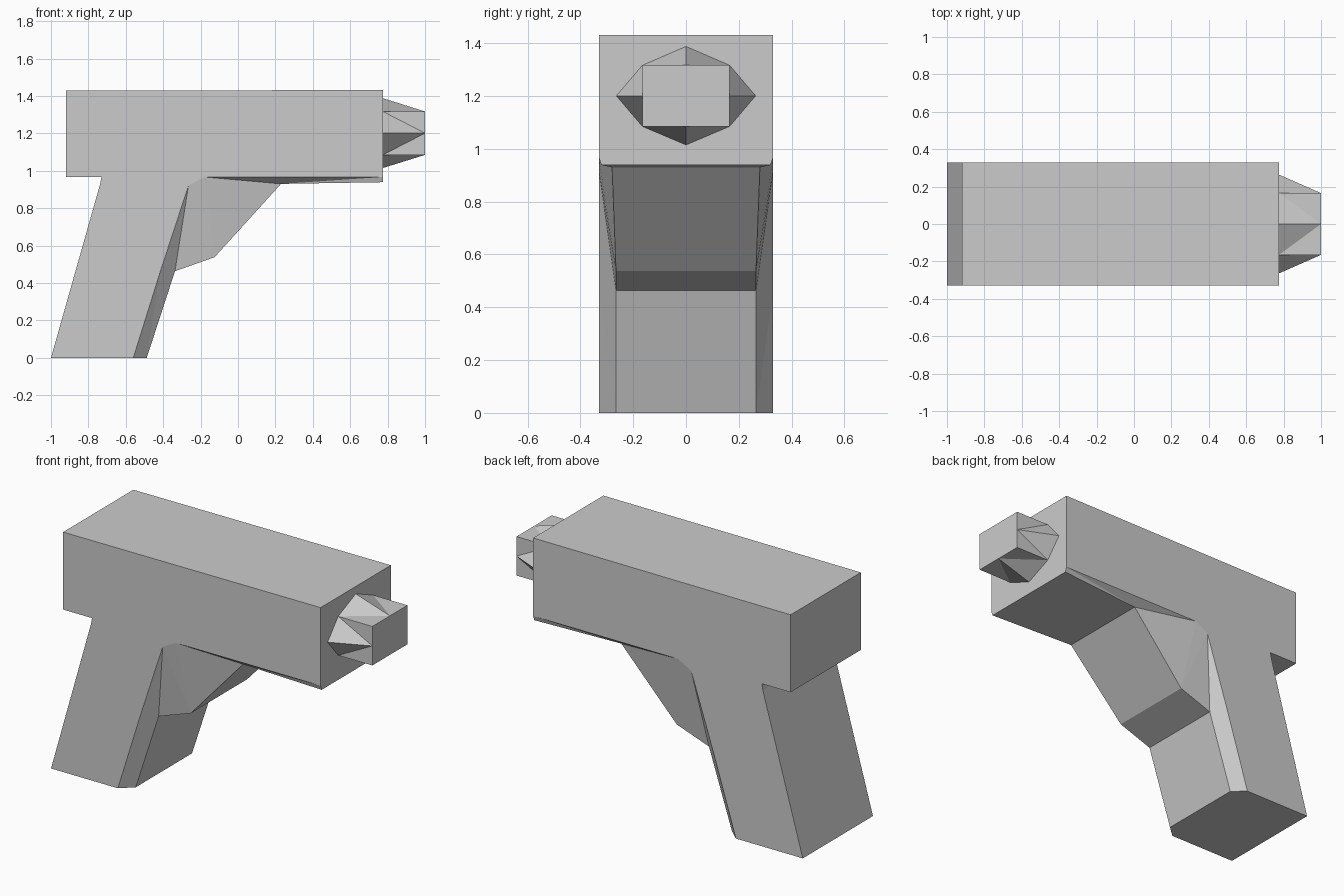
import bpy, bmesh

if "Cube" in bpy.data.objects:
    bpy.data.objects.remove(bpy.data.objects["Cube"])


def loft(name, rings):
    """Skin closed rings of equal length and cap both ends."""
    bm = bmesh.new()
    rows = [[bm.verts.new(p) for p in ring] for ring in rings]
    n = len(rows[0])
    for a, b in zip(rows, rows[1:]):
        for i in range(n):
            j = (i + 1) % n
            bm.faces.new((a[i], a[j], b[j], b[i]))
    bm.faces.new(rows[0])
    bm.faces.new(rows[-1])
    bmesh.ops.recalc_face_normals(bm, faces=bm.faces[:])
    # triangulate the big concave sides and twisted quads cleanly
    bmesh.ops.triangulate(bm, faces=bm.faces[:])
    bmesh.ops.dissolve_limit(bm, angle_limit=0.002, verts=bm.verts[:], edges=bm.edges[:])
    mesh = bpy.data.meshes.new(name)
    bm.to_mesh(mesh)
    bm.free()
    obj = bpy.data.objects.new(name, mesh)
    bpy.context.collection.objects.link(obj)
    return obj


# Body and grip: side outline, with front/lower edges bevelled toward a narrower core
W = 0.33
back = [(0.775, 1.432), (-0.92, 1.428), (-0.92, 0.967), (-0.73, 0.967),
        (-0.737, 0.93), (-1.0, 0.0)]
outer = [(-0.56, 0.0), (-0.415, 0.463), (-0.265, 0.92), (-0.18, 0.967), (0.775, 0.967)]
inner = [(-0.488, 0.0, 0.265), (-0.337, 0.463, 0.265), (-0.125, 0.538, 0.265),
         (0.23, 0.93, 0.28), (0.775, 0.939, 0.32)]


def outer_ring(s):
    return [(x, s * W, z) for x, z in back + outer]


def inner_ring(s):
    return [(x, s * 0.27, z) for x, z in back] + [(x, s * y, z) for x, z, y in inner]


loft("body_and_grip", [outer_ring(-1), inner_ring(-1), inner_ring(1), outer_ring(1)])

# Muzzle: octagonal base tapering to a rectangular tip
base = [(0.165, 1.317), (0, 1.388), (-0.165, 1.317), (-0.264, 1.201),
        (-0.165, 1.085), (0, 1.015), (0.165, 1.085), (0.264, 1.201)]
tip = [(max(-0.165, min(0.165, y)), max(1.085, min(1.317, z))) for y, z in base]
loft("muzzle", [[(0.775, y, z) for y, z in base], [(1.0, y, z) for y, z in tip]])
